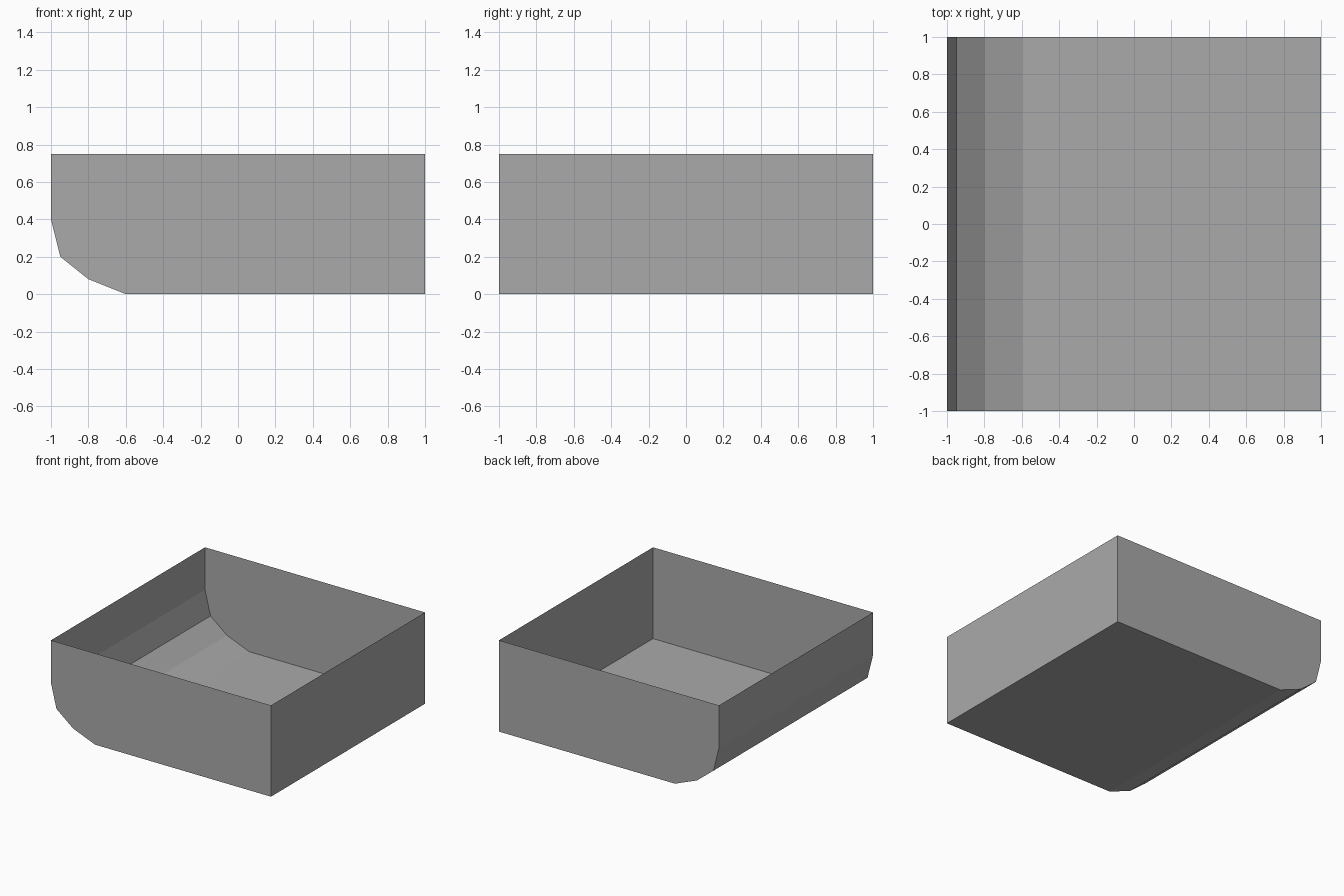
import bpy
import bmesh

default_cube = bpy.data.objects.get("Cube")
if default_cube:
    bpy.data.objects.remove(default_cube, do_unlink=True)

# Plain grey finish
GREY = (0.4, 0.4, 0.4, 1.0)
grey = bpy.data.materials.new("plain_grey")
grey.use_nodes = True
grey.diffuse_color = GREY
shader = next(n for n in grey.node_tree.nodes if n.type == "BSDF_PRINCIPLED")
shader.inputs["Base Color"].default_value = GREY

# End profile (x, z): open at the top, curved along the lower right edge
TOP = 0.75
PROFILE = [(-1, TOP), (-1, 0.4), (-0.95, 0.2), (-0.8, 0.08),
           (-0.6, 0), (1, 0), (1, TOP)]

# Thin-walled tray: two end walls joined by a strip of side and floor panels
bm = bmesh.new()
front, back = [[bm.verts.new((x, y, z)) for x, z in PROFILE] for y in (-1, 1)]
bm.faces.new(front)
bm.faces.new(reversed(back))
for i in range(len(PROFILE) - 1):
    bm.faces.new((front[i + 1], front[i], back[i], back[i + 1]))

mesh = bpy.data.meshes.new("open_tray")
bm.to_mesh(mesh)
bm.free()
mesh.materials.append(grey)
tray = bpy.data.objects.new("open_tray", mesh)
bpy.context.collection.objects.link(tray)
